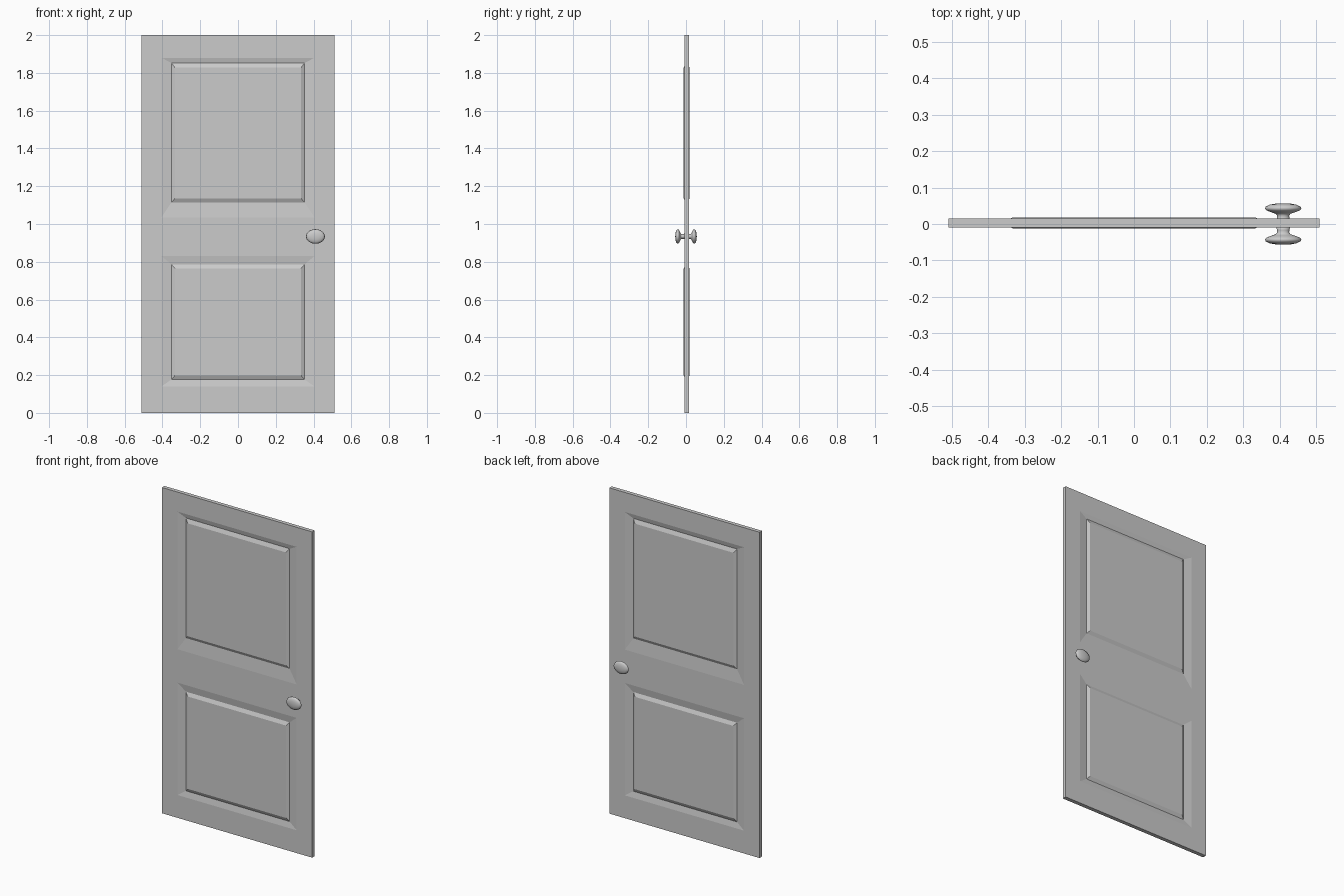
import bpy, bmesh, math

if "Cube" in bpy.data.objects:
    bpy.data.objects.remove(bpy.data.objects["Cube"])

grey = bpy.data.materials.new("light_grey")
grey.diffuse_color = (0.6, 0.6, 0.6, 1.0)
grey.use_nodes = True
grey.node_tree.nodes["Principled BSDF"].inputs["Base Color"].default_value = grey.diffuse_color


def finish(bm, name, smooth):
    bmesh.ops.remove_doubles(bm, verts=bm.verts, dist=0.0003)
    bmesh.ops.recalc_face_normals(bm, faces=bm.faces)
    me = bpy.data.meshes.new(name)
    bm.to_mesh(me)
    bm.free()
    me.materials.append(grey)
    for p in me.polygons:
        p.use_smooth = smooth
    ob = bpy.data.objects.new(name, me)
    bpy.context.collection.objects.link(ob)
    return ob


# Door slab: frame cells with sunken, then raised, panels on both sides
MID, HALF = 0.003, 0.012
xs = [-0.51, -0.405, 0.405, 0.51]
zs = [0.0, 0.14, 0.83, 1.035, 1.88, 2.0]
SUNK, RAISED = HALF - 0.007, HALF + 0.003
# per panel row: recess and raised field limits in z
panels = {1: [(0.177, 0.786), (0.198, 0.765)],
          3: [(1.115, 1.852), (1.135, 1.828)]}

bm = bmesh.new()


def quad(*pts):
    bm.faces.new([bm.verts.new(p) for p in pts])


def rect(x0, x1, z0, z1, y):
    return [(x0, y, z0), (x1, y, z0), (x1, y, z1), (x0, y, z1)]


for side in (-1, 1):
    y = MID + side * HALF
    for i in range(3):
        for j in range(5):
            outer = rect(xs[i], xs[i + 1], zs[j], zs[j + 1], y)
            if i == 1 and j in panels:
                (a0, a1), (b0, b1) = panels[j]
                rings = [outer,
                         rect(-0.352, 0.352, a0, a1, MID + side * SUNK),
                         rect(-0.334, 0.334, b0, b1, MID + side * RAISED)]
                for r0, r1 in zip(rings, rings[1:]):
                    for k in range(4):
                        n = (k + 1) % 4
                        quad(r0[k], r0[n], r1[n], r1[k])
                quad(*rings[-1])
            else:
                quad(*outer)

# Slab edges
ya, yb = MID - HALF, MID + HALF
for x in (xs[0], xs[-1]):
    for z0, z1 in zip(zs, zs[1:]):
        quad((x, ya, z0), (x, yb, z0), (x, yb, z1), (x, ya, z1))
for z in (zs[0], zs[-1]):
    for x0, x1 in zip(xs, xs[1:]):
        quad((x0, ya, z), (x1, ya, z), (x1, yb, z), (x0, yb, z))
finish(bm, "door_slab", False)

# Oval door knobs with flared necks, one on each side
profile = [(0.0, 0.057), (0.02, 0.0562), (0.037, 0.053), (0.048, 0.0475),
           (0.05, 0.042), (0.045, 0.037), (0.032, 0.032), (0.02, 0.028),
           (0.0165, 0.023), (0.017, 0.017), (0.019, 0.008)]
SEG = 32
for side, name in ((-1, "front_knob"), (1, "back_knob")):
    bm = bmesh.new()
    loops = []
    for r, d in profile:
        loops.append([bm.verts.new((0.41 + r * math.cos(2 * math.pi * k / SEG),
                                    side * d,
                                    0.934 + 0.77 * r * math.sin(2 * math.pi * k / SEG)))
                      for k in range(SEG)])
    for l0, l1 in zip(loops, loops[1:]):
        for k in range(SEG):
            n = (k + 1) % SEG
            bm.faces.new((l0[k], l0[n], l1[n], l1[k]))
    bm.faces.new(loops[-1])
    finish(bm, name, True)
